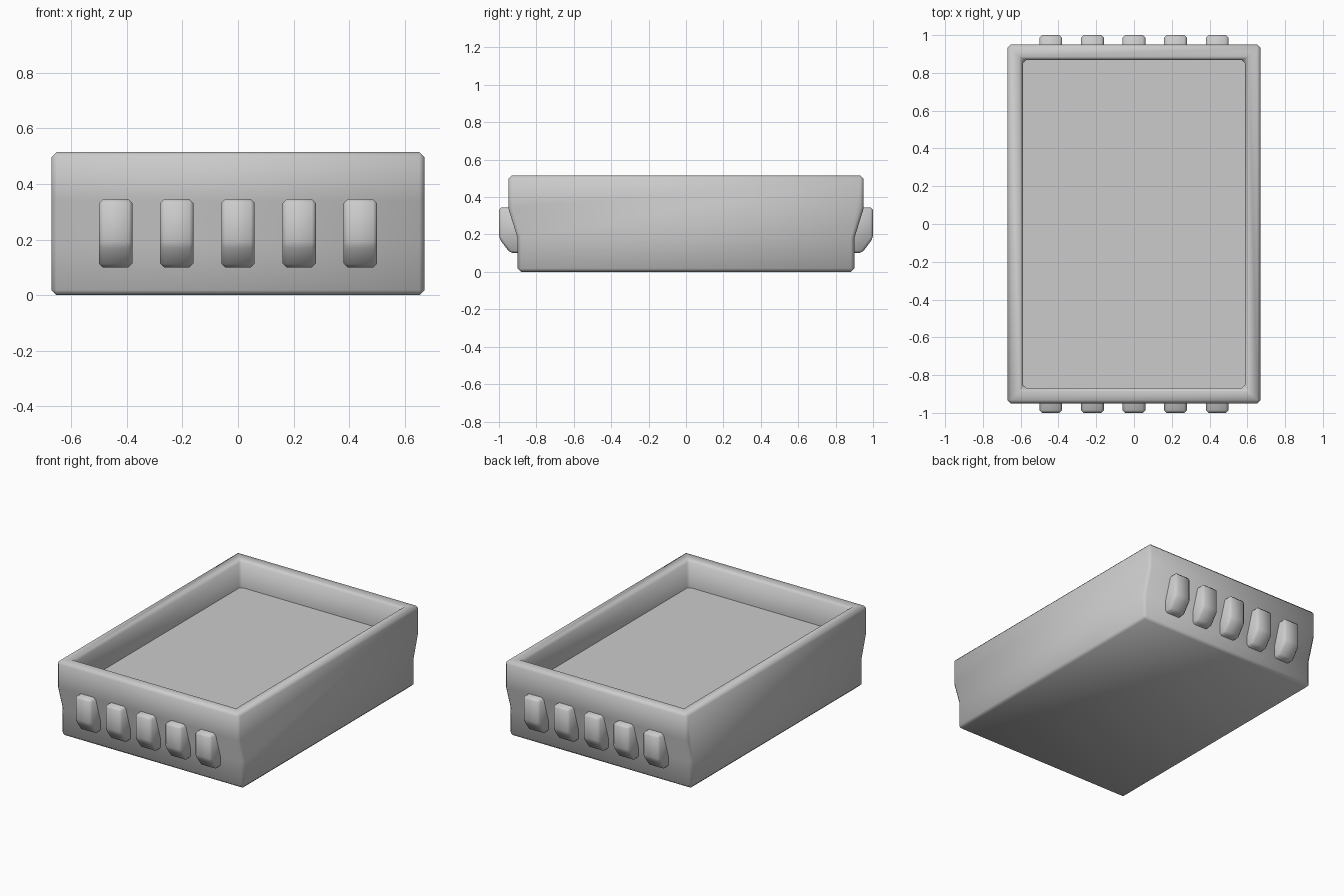
import bpy, bmesh, math
from mathutils import Vector

cube = bpy.data.objects.get("Cube")
if cube:
    bpy.data.objects.remove(cube)

grey = bpy.data.materials.new("light grey")
grey.use_nodes = True
GREY = (0.6, 0.6, 0.6, 1)
grey.diffuse_color = GREY
grey.node_tree.nodes["Principled BSDF"].inputs["Base Color"].default_value = GREY


def extrude_profile(points, x0, x1):
    """Solid from a y-z outline swept along x."""
    bm = bmesh.new()
    face = bm.faces.new([bm.verts.new((x0, y, z)) for y, z in points])
    swept = bmesh.ops.extrude_face_region(bm, geom=[face])["geom"]
    verts = [v for v in swept if isinstance(v, bmesh.types.BMVert)]
    bmesh.ops.translate(bm, verts=verts, vec=(x1 - x0, 0, 0))
    bmesh.ops.recalc_face_normals(bm, faces=bm.faces)
    return bm


def bevel_sharp(bm, width, skip=lambda e: False):
    edges = [e for e in bm.edges
             if e.calc_face_angle(0) > math.radians(25) and not skip(e)]
    bmesh.ops.bevel(bm, geom=edges, offset=width, segments=1,
                    profile=0.5, affect='EDGES', clamp_overlap=True)


def finish(bm, name):
    mesh = bpy.data.meshes.new(name)
    bm.to_mesh(mesh)
    bm.free()
    mesh.materials.append(grey)
    obj = bpy.data.objects.new(name, mesh)
    bpy.context.collection.objects.link(obj)
    bpy.ops.object.select_all(action='DESELECT')
    obj.select_set(True)
    bpy.context.view_layer.objects.active = obj
    bpy.ops.object.shade_smooth_by_angle(angle=math.radians(50))
    return obj


# Tray body with stepped ends
TOP, FLOOR = 0.515, 0.33
half = [(0.90, 0), (0.90, 0.18), (0.95, 0.34), (0.95, TOP)]
outline = half + [(-y, z) for y, z in reversed(half)]
body = extrude_profile(outline, -0.67, 0.67)

# Recess sunk into the top
top = max(body.faces, key=lambda f: f.calc_center_median().z)
bmesh.ops.inset_region(body, faces=[top], thickness=0.115)
sunk = bmesh.ops.extrude_face_region(body, geom=[top])["geom"]
if top.is_valid:
    bmesh.ops.delete(body, geom=[top], context='FACES_ONLY')
for v in sunk:
    if isinstance(v, bmesh.types.BMVert):
        v.co.z = FLOOR
bmesh.ops.recalc_face_normals(body, faces=body.faces)
bevel_sharp(body, 0.018,
            skip=lambda e: all(abs(v.co.z - FLOOR) < 1e-4 for v in e.verts))
finish(body, "tray_body")

# Five grip lugs on each end
lug = [(0.88, 0.10), (0.94, 0.10), (1.0, 0.18), (1.0, 0.345), (0.88, 0.345)]
for side, sign in (("front", -1), ("back", 1)):
    for i in range(5):
        x = (i - 2) * 0.22
        bm = extrude_profile([(sign * y, z) for y, z in lug], x - 0.06, x + 0.06)
        bevel_sharp(bm, 0.014, skip=lambda e: all(abs(v.co.y) < 0.89 for v in e.verts))
        finish(bm, f"{side}_lug_{i + 1}")
